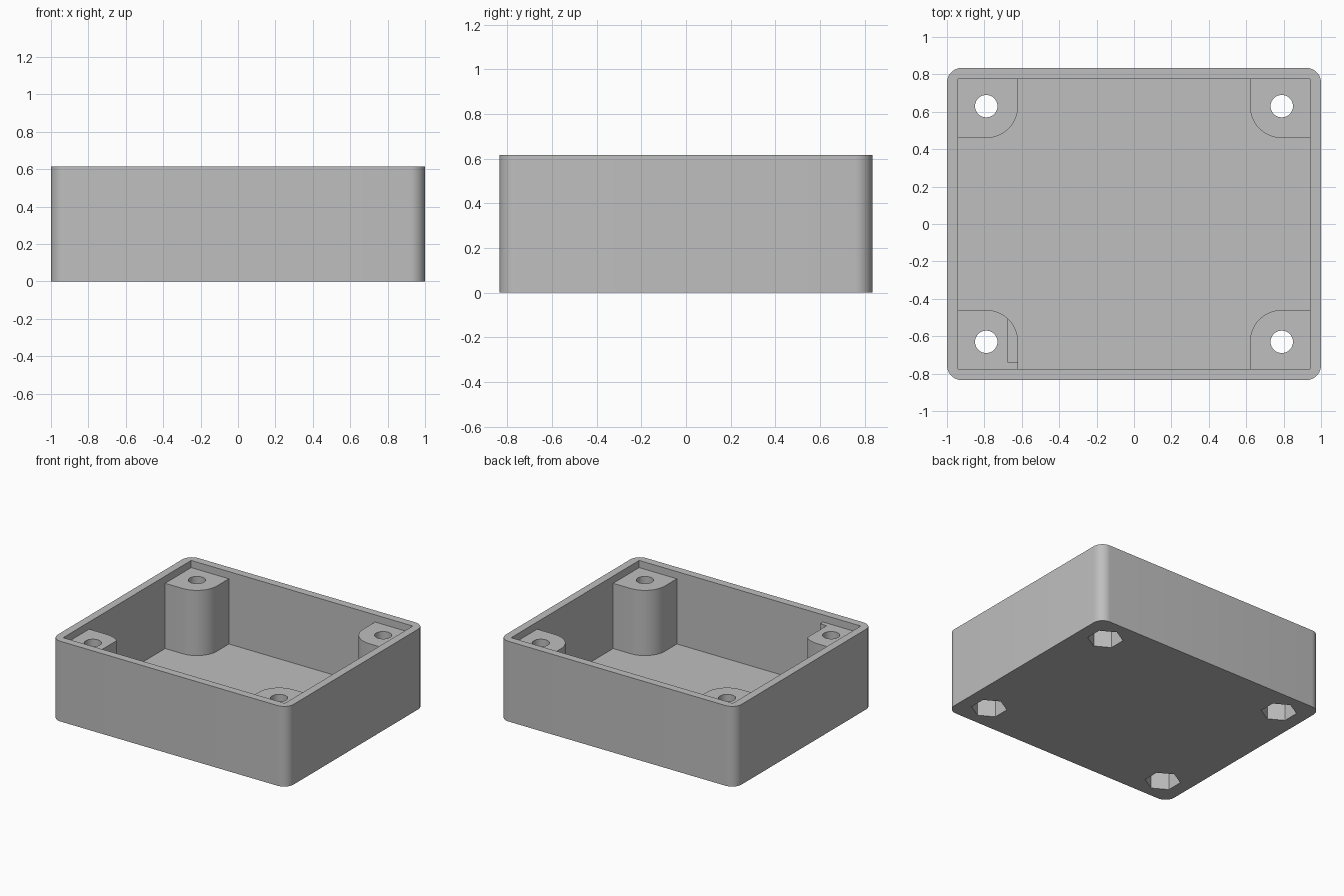
import bpy, bmesh, math

if "Cube" in bpy.data.objects:
    bpy.data.objects.remove(bpy.data.objects["Cube"])

W, D, H = 2.0, 1.67, 0.615      # outer size
T = 0.06                        # wall and floor thickness
POST_TOP = 0.56
PX, PY, PR = 0.79, 0.63, 0.17   # screw post centre and rounding

grey = bpy.data.materials.new("light grey plastic")
grey.diffuse_color = (0.52, 0.52, 0.52, 1)
grey.use_nodes = True
grey.node_tree.nodes["Principled BSDF"].inputs["Base Color"].default_value = grey.diffuse_color


def prism(name, pts, z0, z1):
    """Extrude a counter-clockwise outline from z0 to z1."""
    bm = bmesh.new()
    face = bm.faces.new([bm.verts.new((x, y, z0)) for x, y in pts])
    ext = bmesh.ops.extrude_face_region(bm, geom=[face])["geom"]
    verts = [v for v in ext if isinstance(v, bmesh.types.BMVert)]
    bmesh.ops.translate(bm, verts=verts, vec=(0, 0, z1 - z0))
    bmesh.ops.recalc_face_normals(bm, faces=bm.faces)
    me = bpy.data.meshes.new(name)
    bm.to_mesh(me)
    bm.free()
    ob = bpy.data.objects.new(name, me)
    bpy.context.collection.objects.link(ob)
    me.materials.append(grey)
    return ob


def arc(cx, cy, r, a0, a1, n):
    return [(cx + r * math.cos(math.radians(a0 + (a1 - a0) * i / n)),
             cy + r * math.sin(math.radians(a0 + (a1 - a0) * i / n)))
            for i in range(n + 1)]


def rect(x0, x1, y0, y1):
    return [(x0, y0), (x1, y0), (x1, y1), (x0, y1)]


def boolean(ob, other, op):
    """Apply a boolean and discard the helper object."""
    mod = ob.modifiers.new("cut", "BOOLEAN")
    mod.object, mod.operation, mod.solver = other, op, "EXACT"
    bpy.context.view_layer.objects.active = ob
    bpy.ops.object.modifier_apply(modifier=mod.name)
    bpy.data.objects.remove(other)


# Tray with rounded vertical corners
R = 0.08
outline = []
for k, (sx, sy) in enumerate([(1, 1), (-1, 1), (-1, -1), (1, -1)]):
    outline += arc(sx * (W / 2 - R), sy * (D / 2 - R), R, 90 * k, 90 * k + 90, 10)
tray = prism("tray", outline, 0, H)
ix, iy = W / 2 - T, D / 2 - T
boolean(tray, prism("cavity", rect(-ix, ix, -iy, iy), T, H + 0.2), "DIFFERENCE")

# Corner screw posts, overlapping the walls and floor
for sx in (-1, 1):
    for sy in (-1, 1):
        pts = [(ix + 0.02, iy + 0.02), (PX - PR, iy + 0.02)]
        pts += arc(PX, PY, PR, 180, 270, 16) + [(ix + 0.02, PY - PR)]
        pts = [(sx * x, sy * y) for x, y in pts]
        post = prism("post", pts, T - 0.02, POST_TOP)
        if sx < 0 and sy < 0:   # relief notch in the front left post
            boolean(post, prism("notch", rect(-0.675, -0.55, -0.74, -0.4),
                                0.31, 0.7), "DIFFERENCE")
        boolean(tray, post, "UNION")

# Screw holes with hexagonal nut pockets underneath
for sx in (-1, 1):
    for sy in (-1, 1):
        x, y = sx * PX, sy * PY
        boolean(tray, prism("hole", arc(x, y, 0.06, 0, 360, 32)[:-1], -0.1, 0.7),
                "DIFFERENCE")
        boolean(tray, prism("nut_pocket", arc(x, y, 0.125, 30, 390, 6)[:-1], -0.1, 0.25),
                "DIFFERENCE")

bpy.ops.object.select_all(action="DESELECT")
tray.select_set(True)
bpy.context.view_layer.objects.active = tray
bpy.ops.object.shade_smooth_by_angle(angle=math.radians(30))
